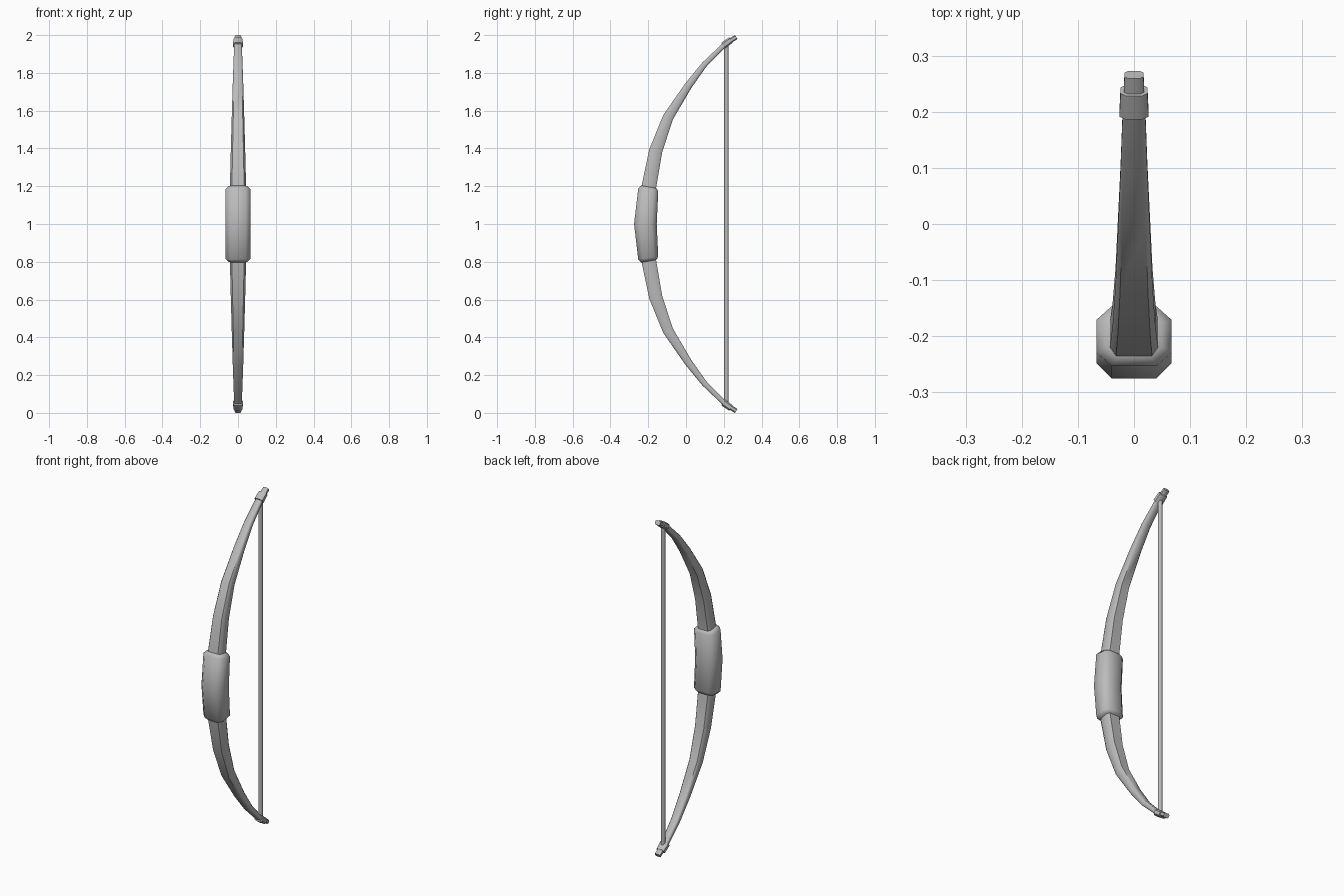
import bpy, bmesh, math
from mathutils import Vector

cube = bpy.data.objects.get("Cube")
if cube:
    bpy.data.objects.remove(cube)

GREY = (0.5, 0.5, 0.5, 1)
mat = bpy.data.materials.new("plain grey")
mat.use_nodes = True
mat.diffuse_color = GREY
mat.node_tree.nodes["Principled BSDF"].inputs["Base Color"].default_value = GREY


def loft(name, stations, flat=0.6, side=0.55):
    """Sweep a chamfered octagon along (y, z, half width, thickness) stations."""
    bm = bmesh.new()
    centres = [Vector((0, s[0], s[1])) for s in stations]
    rings = []
    for i, (y, z, w, t) in enumerate(stations):
        ahead = centres[min(i + 1, len(centres) - 1)] - centres[i]
        behind = centres[i] - centres[max(i - 1, 0)]
        along = (ahead.normalized() + behind.normalized()).normalized()
        depth = Vector((0, along.z, -along.y)) * t / 2
        quarter = [(1, side), (flat, 1)]
        outline = (quarter + [(-a, b) for a, b in reversed(quarter)]
                   + [(-a, -b) for a, b in quarter]
                   + [(a, -b) for a, b in reversed(quarter)])
        rings.append([bm.verts.new(centres[i] + Vector((a * w, 0, 0)) + depth * b)
                      for a, b in outline])
    for low, high in zip(rings, rings[1:]):
        for k in range(8):
            n = (k + 1) % 8
            bm.faces.new((low[k], low[n], high[n], high[k]))
    bm.faces.new(rings[0])
    bm.faces.new(rings[-1])
    bmesh.ops.recalc_face_normals(bm, faces=bm.faces)
    mesh = bpy.data.meshes.new(name)
    bm.to_mesh(mesh)
    bm.free()
    obj = bpy.data.objects.new(name, mesh)
    bpy.context.collection.objects.link(obj)
    finish(obj)


def finish(obj):
    obj.data.materials.append(mat)
    bpy.ops.object.select_all(action='DESELECT')
    obj.select_set(True)
    bpy.context.view_layer.objects.active = obj
    bpy.ops.object.shade_smooth_by_angle(angle=math.radians(50))


def flipped(stations):
    """The same stations mirrored to the lower half."""
    return [(y, 2 - z, w, t) for y, z, w, t in reversed(stations)]


# Curved stave, tapering to both ends
limb = [(-0.198, 1.19, 0.043, 0.078), (-0.16, 1.388, 0.038, 0.07),
        (-0.095, 1.565, 0.033, 0.056), (0.012, 1.732, 0.028, 0.04),
        (0.098, 1.845, 0.024, 0.03), (0.205, 1.95, 0.02, 0.024)]
loft("stave", flipped(limb) + [(-0.215, 1, 0.045, 0.08)] + limb, 0.75, 0.6)

# Thick wrapped grip with bevelled ends
grip = [(-0.2, 1.18, 0.067, 0.107), (-0.197, 1.197, 0.05, 0.08)]
loft("grip", flipped(grip) + [(-0.215, 1, 0.067, 0.12)] + grip)

# Collars and nocks at the two ends
collar = [(0.197, 1.945, 0.026, 0.036), (0.238, 1.974, 0.024, 0.034)]
nock = [(0.22, 1.961, 0.019, 0.026), (0.266, 1.99, 0.017, 0.025)]
for label, place in (("upper", lambda s: s), ("lower", flipped)):
    loft(label + "_collar", place(collar))
    loft(label + "_nock", place(nock))

# Straight string
bpy.ops.mesh.primitive_cylinder_add(vertices=8, radius=0.012, depth=1.9,
                                    location=(0, 0.214, 1))
string = bpy.context.object
string.name = "string"
finish(string)
